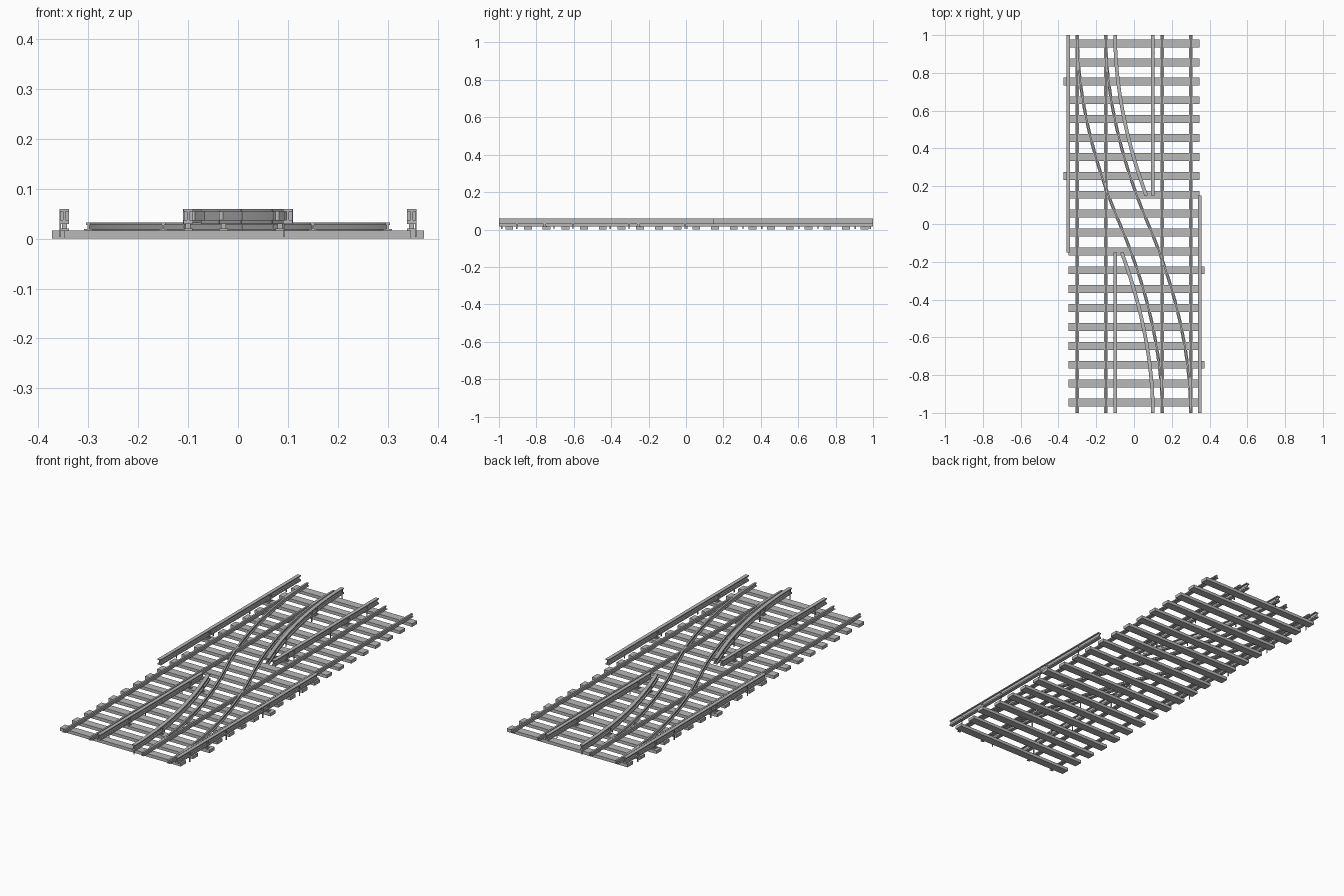
import bpy, bmesh, math
from mathutils import Vector, Matrix

old = bpy.data.objects.get("Cube")
if old:
    bpy.data.objects.remove(old, do_unlink=True)

GREY = (0.48, 0.48, 0.48, 1)
grey = bpy.data.materials.new("track grey")
grey.use_nodes = True
grey.diffuse_color = GREY
grey.node_tree.nodes["Principled BSDF"].inputs["Base Color"].default_value = GREY

TIE_TOP = 0.016


def finish(name, bm):
    bmesh.ops.recalc_face_normals(bm, faces=bm.faces)
    mesh = bpy.data.meshes.new(name)
    bm.to_mesh(mesh)
    bm.free()
    mesh.materials.append(grey)
    obj = bpy.data.objects.new(name, mesh)
    bpy.context.collection.objects.link(obj)
    return obj


def add_box(bm, x0, x1, y0, y1, z0, z1):
    size = Matrix.Diagonal((x1 - x0, y1 - y0, z1 - z0, 1))
    centre = Matrix.Translation(((x0 + x1) / 2, (y0 + y1) / 2, (z0 + z1) / 2))
    bmesh.ops.create_cube(bm, size=1, matrix=centre @ size)


def i_section(foot, foot_h, web, head, head_h, z0, z1):
    """Closed I-shaped outline as (sideways, height) pairs."""
    half = [(foot / 2, z0), (foot / 2, z0 + foot_h), (web / 2, z0 + foot_h),
            (web / 2, z1 - head_h), (head / 2, z1 - head_h), (head / 2, z1)]
    return half + [(-s, z) for s, z in reversed(half)]


def sweep(name, section, path):
    """Sweep an outline along a flat path, with capped ends."""
    bm = bmesh.new()
    rings = []
    for i, p in enumerate(path):
        t = (path[min(i + 1, len(path) - 1)] - path[max(i - 1, 0)]).normalized()
        n = Vector((t.y, -t.x))
        rings.append([bm.verts.new((p.x + n.x * s, p.y + n.y * s, z)) for s, z in section])
    count = len(section)
    for a, b in zip(rings, rings[1:]):
        for j in range(count):
            k = (j + 1) % count
            bm.faces.new((a[j], a[k], b[k], b[j]))
    bm.faces.new(rings[0])
    bm.faces.new(rings[-1][::-1])
    return finish(name, bm)


def crossover_x(y, start):
    """S-bend from x = start at the back to start + 0.45 at the front."""
    if y >= 0:
        return start + 0.225 * (1 - y) ** 1.9
    return start + 0.45 - 0.225 * (1 + y) ** 1.9


def curve_path(start, y0, y1, steps):
    ys = [y0 + (y1 - y0) * i / steps for i in range(steps + 1)]
    return [Vector((crossover_x(y, start), y)) for y in ys]


# Sleepers, with longer ones carrying the outer conductor rails
bm = bmesh.new()
for i in range(20):
    y = 0.955 - 0.1 * i
    left = -0.373 if i in (2, 7) else -0.348
    right = 0.373 if i in (12, 17) else 0.347
    add_box(bm, left, right, y - 0.021, y + 0.021, 0, TIE_TOP)
finish("sleepers", bm)

# Straight and crossing running rails
running = i_section(0.017, 0.003, 0.004, 0.009, 0.006, TIE_TOP, 0.033)
for n, x in enumerate((-0.30, -0.15, 0.15, 0.30)):
    sweep(f"straight_rail_{n + 1}", running, [Vector((x, -1)), Vector((x, 1))])
for n, x in enumerate((-0.30, -0.15)):
    sweep(f"crossover_rail_{n + 1}", running, curve_path(x, -1, 1, 40))

# Raised conductor rails: each is built once and turned half round for its twin
conductor = i_section(0.019, 0.008, 0.005, 0.019, 0.005, 0.03, 0.06)
layouts = [
    ("outer_conductor", [Vector((-0.348, -0.15)), Vector((-0.348, 1))],
     lambda y: -0.348, -1, (0.005, 0.305, 0.605, 0.905)),
    ("inner_conductor", [Vector((0.10, 0.15)), Vector((0.10, 1))],
     lambda y: 0.10, 1, (0.305, 0.605, 0.905)),
    ("curved_conductor", curve_path(-0.10, 0.15, 1, 20),
     lambda y: crossover_x(y, -0.10), 1, (0.405, 0.705, 0.985)),
]
for name, path, x_at, side, post_ys in layouts:
    rail = sweep(name + "_back", conductor, path)

    # Insulators on the sleepers and thin posts between them
    bm = bmesh.new()
    for y in (0.255, 0.755):
        x = x_at(y)
        add_box(bm, x - 0.009, x + 0.009, y - 0.012, y + 0.012, TIE_TOP, 0.020)
        add_box(bm, x - 0.005, x + 0.005, y - 0.006, y + 0.006, 0.020, 0.031)
        add_box(bm, x - 0.009, x + 0.009, y - 0.004, y + 0.004, 0.031, 0.056)
    for y in post_ys:
        x = x_at(y) + side * 0.0085
        add_box(bm, x - 0.0015, x + 0.0015, y - 0.003, y + 0.003, 0.003, 0.06)
    supports = finish(name + "_supports_back", bm)

    for obj in (rail, supports):
        twin = obj.copy()
        twin.name = obj.name.replace("back", "front")
        twin.rotation_euler.z = math.pi
        bpy.context.collection.objects.link(twin)
